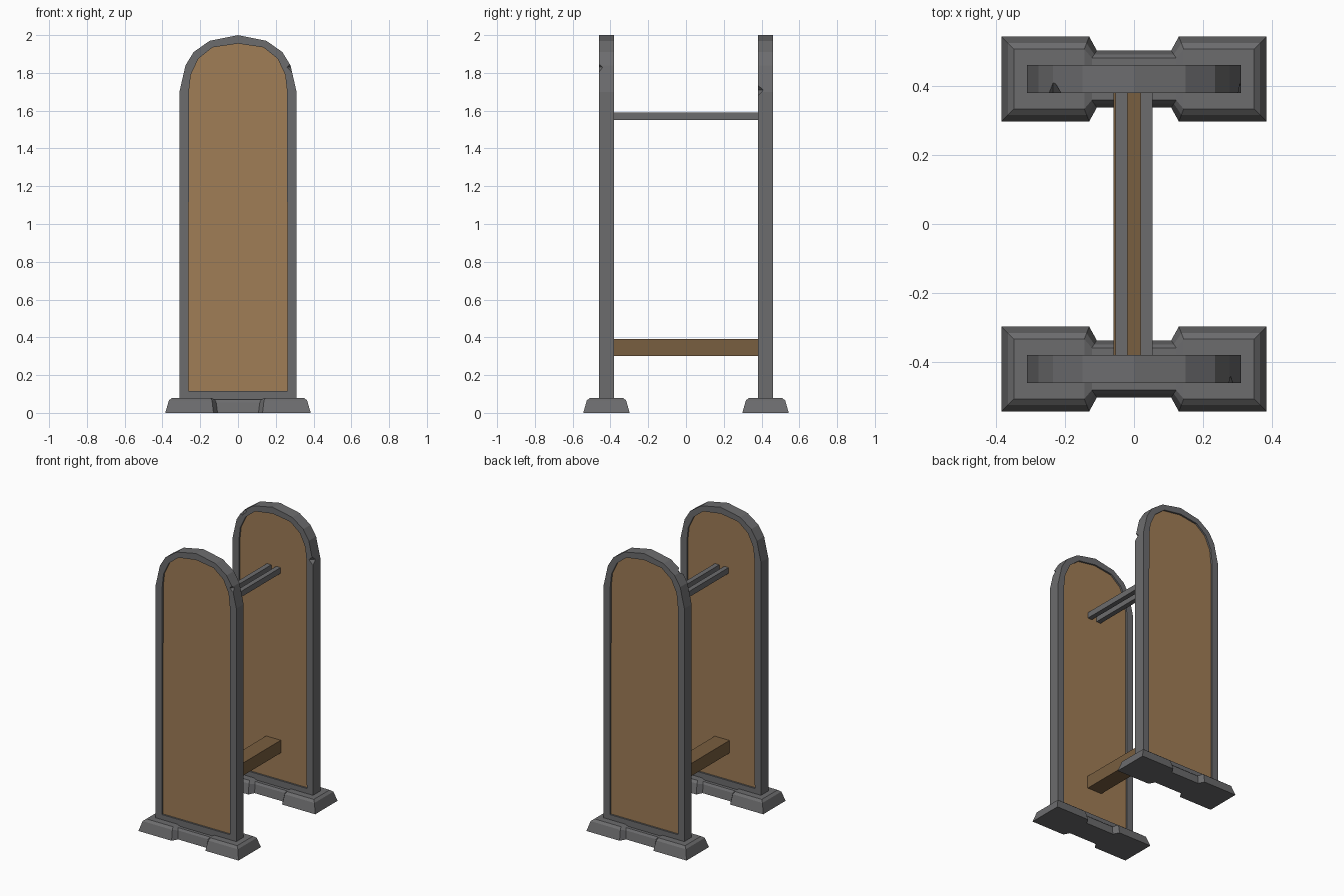
import bpy, bmesh
from mathutils import Matrix

if "Cube" in bpy.data.objects:
    bpy.data.objects.remove(bpy.data.objects["Cube"])


def material(name, rgb):
    m = bpy.data.materials.new(name)
    m.diffuse_color = (*rgb, 1)
    m.use_nodes = True
    m.node_tree.nodes["Principled BSDF"].inputs["Base Color"].default_value = m.diffuse_color
    return m


STONE = material("grey stone", (0.15, 0.15, 0.155))
PANEL = material("light wood", (0.35, 0.205, 0.093))
BEAM = material("dark wood", (0.19, 0.112, 0.05))


def finish(name, bm, mat):
    bmesh.ops.recalc_face_normals(bm, faces=bm.faces)
    me = bpy.data.meshes.new(name)
    bm.to_mesh(me)
    bm.free()
    ob = bpy.data.objects.new(name, me)
    bpy.context.collection.objects.link(ob)
    me.materials.append(mat)
    return ob


def mirrored(half):
    # right half from bottom to crown, then left half back down
    return half + [(-x, z) for x, z in reversed(half) if x > 0]


OUTER = mirrored([(0.31, 0.06), (0.31, 1.70), (0.278, 1.84), (0.235, 1.91), (0.15, 1.97), (0, 2.0)])
INNER = mirrored([(0.262, 0.115), (0.26, 1.70), (0.25, 1.79), (0.21, 1.875), (0.135, 1.935), (0, 1.955)])


def frame(name, y, depth):
    # arched ring with a rectangular section
    bm = bmesh.new()
    loops = [[bm.verts.new((x, y + d, z)) for x, z in pts]
             for pts, d in ((OUTER, -depth), (INNER, -depth), (INNER, depth), (OUTER, depth))]
    n = len(OUTER)
    for k in range(4):
        a, b = loops[k], loops[(k + 1) % 4]
        for i in range(n):
            j = (i + 1) % n
            bm.faces.new((a[i], a[j], b[j], b[i]))
    return finish(name, bm, STONE)


def panel(name, y, depth):
    # wooden board filling the frame
    bm = bmesh.new()
    a, b = [[bm.verts.new((x, y + d, z)) for x, z in INNER] for d in (-depth, depth)]
    bm.faces.new(a)
    bm.faces.new(b)
    for i in range(len(a)):
        j = (i + 1) % len(a)
        bm.faces.new((a[i], a[j], b[j], b[i]))
    return finish(name, bm, PANEL)


def foot(name, y):
    # waisted stone base, lofted through three shrinking outlines
    bm = bmesh.new()
    rings = []
    for z, zc, i in ((0, 0, 0), (0.066, 0.056, 0.019), (0.08, 0.07, 0.036)):
        a, w, n = 0.385 - i, 0.123 - i, 0.083 - 0.6 * i
        quarter = [(a, w, z), (0.13 + i * 0.4, w, z), (0.108 + i * 0.4, n, zc)]
        top = quarter + [(-p, q, r) for p, q, r in reversed(quarter)]
        ring = top + [(p, -q, r) for p, q, r in reversed(top)]
        rings.append([bm.verts.new((p, y + q, r)) for p, q, r in ring])
    for a, b in zip(rings, rings[1:]):
        for i in range(12):
            j = (i + 1) % 12
            bm.faces.new((a[i], a[j], b[j], b[i]))
    for r in (rings[0], rings[-1]):
        # end pads, slopes and waist
        for s in ((0, 1, 10, 11), (1, 2, 9, 10), (2, 3, 8, 9), (3, 4, 7, 8), (4, 5, 6, 7)):
            bm.faces.new([r[k] for k in s])
    return finish(name, bm, STONE)


def bar(name, x0, x1, z0, z1, mat):
    # long bar spanning between the two boards
    bm = bmesh.new()
    bmesh.ops.create_cube(bm, size=1, matrix=Matrix.Translation(((x0 + x1) / 2, 0, (z0 + z1) / 2))
                          @ Matrix.Diagonal((x1 - x0, 0.80, z1 - z0, 1)))
    return finish(name, bm, mat)


def chip(ob, loc, size):
    # knock a diamond-shaped nick out of an edge
    bm = bmesh.new()
    bmesh.ops.create_uvsphere(bm, u_segments=4, v_segments=2, radius=size,
                              matrix=Matrix.Translation(loc))
    cutter = finish("chip_cutter", bm, STONE)
    cutter.hide_render = True
    cutter.hide_viewport = True
    mod = ob.modifiers.new("chip", 'BOOLEAN')
    mod.operation = 'DIFFERENCE'
    mod.solver = 'EXACT'
    mod.object = cutter


# Two arched end walls on their feet
frames = {}
for side, s in (("front", -1), ("back", 1)):
    y = s * 0.421
    frames[side] = frame(side + "_frame", y, 0.04)
    panel(side + "_panel", y, 0.028)
    foot(side + "_foot", y)

# Worn nicks in the frames
chip(frames["front"], (0.29, -0.463, 1.83), 0.032)
chip(frames["back"], (0.312, 0.38, 1.71), 0.034)
chip(frames["back"], (-0.235, 0.38, 1.915), 0.035)

# Twin upper rails and the lower beam
bar("left_rail", -0.053, -0.019, 1.55, 1.59, STONE)
bar("right_rail", 0.019, 0.053, 1.55, 1.59, STONE)
bar("lower_beam", -0.059, 0.054, 0.302, 0.39, BEAM)
